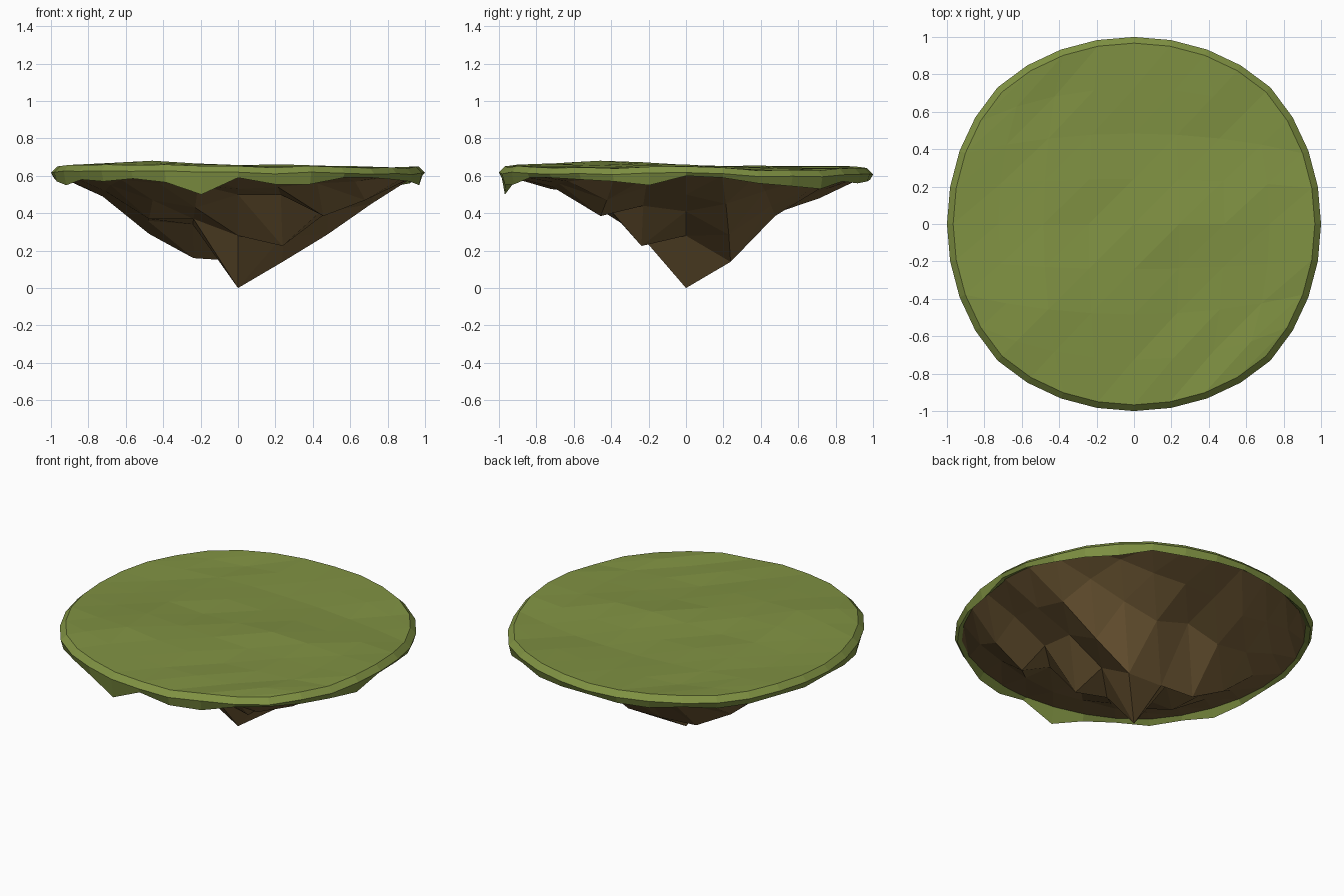
import bpy, bmesh, math, random

if "Cube" in bpy.data.objects:
    bpy.data.objects.remove(bpy.data.objects["Cube"])

random.seed(4)
N = 4  # grid cells per half width


def disc(i, j):
    """Square grid point mapped onto a round disc of radius about 1."""
    u, v = i / N, j / N
    return (u * (1 - v * v * (0.2 + 0.07 * u * u)),
            v * (1 - u * u * (0.2 + 0.07 * v * v)))


# Grid border, counter-clockwise from the front left corner
border = ([(k, -N) for k in range(-N, N)] + [(N, k) for k in range(-N, N)] +
          [(k, N) for k in range(N, -N, -1)] + [(-N, k) for k in range(N, -N, -1)])


def grid_surface(bm, scale, height, flip):
    verts = {}
    for i in range(-N, N + 1):
        for j in range(-N, N + 1):
            x, y = disc(i, j)
            verts[i, j] = bm.verts.new((x * scale, y * scale, height(i, j, x, y)))
    for i in range(-N, N):
        for j in range(-N, N):
            a, b, c, d = (verts[i, j], verts[i + 1, j],
                          verts[i + 1, j + 1], verts[i, j + 1])
            for tri in ((a, b, c), (a, c, d)):
                bm.faces.new(tri[::-1] if flip else tri)
    return verts


def bridge(bm, upper, lower):
    n = len(upper)
    for k in range(n):
        m = (k + 1) % n
        bm.faces.new((upper[k], lower[k], lower[m], upper[m]))


def finish(bm, name, color):
    mesh = bpy.data.meshes.new(name)
    bm.to_mesh(mesh)
    bm.free()
    mat = bpy.data.materials.new(name + "_material")
    mat.diffuse_color = (*color, 1)
    mat.use_nodes = True
    mat.node_tree.nodes["Principled BSDF"].inputs["Base Color"].default_value = mat.diffuse_color
    mesh.materials.append(mat)
    bpy.context.collection.objects.link(bpy.data.objects.new(name, mesh))


# Rocky underside: depth per inner grid point, rows front to back
depth = [
    (.58, .56, .55, .53, .54, .56, .57),
    (.55, .47, .43, .50, .50, .385, .47),
    (.52, .37, .37, .28, .225, .44, .54),
    (.49, .36, .34, .00, .28, .41, .50),
    (.49, .29, .16, .145, .14, .285, .45),
    (.53, .44, .40, .45, .385, .44, .52),
    (.58, .53, .48, .52, .53, .54, .58),
]


def rock_height(i, j, x, y):
    return 0.6 if max(abs(i), abs(j)) == N else depth[j + 3][i + 3]


bm = bmesh.new()
grid_surface(bm, 0.965, rock_height, True)
finish(bm, "rock_underside", (.19, .118, .042))


# Grass cap: gently rolling top with a ragged hanging rim
def grass_height(i, j, x, y):
    hill = 0.033 * math.exp(-((x + .45) ** 2 + (y + .48) ** 2) / .12)
    bump = 0.014 * math.exp(-((x - .25) ** 2 + y ** 2) / .08)
    dip = 0.022 * math.exp(-((y - .5) ** 2) / .08) * (0.7 + 0.4 * x)
    left = 0.01 * max(0, -x)
    return 0.646 + hill + bump + left - dip + random.uniform(-.007, .007)


drips = [.57, .585, .565, .50, .59, .555, .555, .59,   # front
         .59, .58, .57, .55, .60, .59, .56, .545,      # right
         .53, .57, .56, .57, .58, .57, .57, .59,       # back
         .58, .58, .59, .58, .59, .57, .55, .58]       # left

bm = bmesh.new()
top = grid_surface(bm, 0.967, grass_height, False)
edge = [top[p] for p in border]
outer, hem, inner = [], [], []
for p, d in zip(border, drips):
    x, y = disc(*p)
    outer.append(bm.verts.new((x, y, top[p].co.z - 0.033)))
    hem.append(bm.verts.new((x * .985, y * .985, d)))
    inner.append(bm.verts.new((x * .955, y * .955, .602)))
bridge(bm, edge, outer)
bridge(bm, outer, hem)
bridge(bm, hem, inner)
finish(bm, "grass_cap", (.215, .285, .055))
